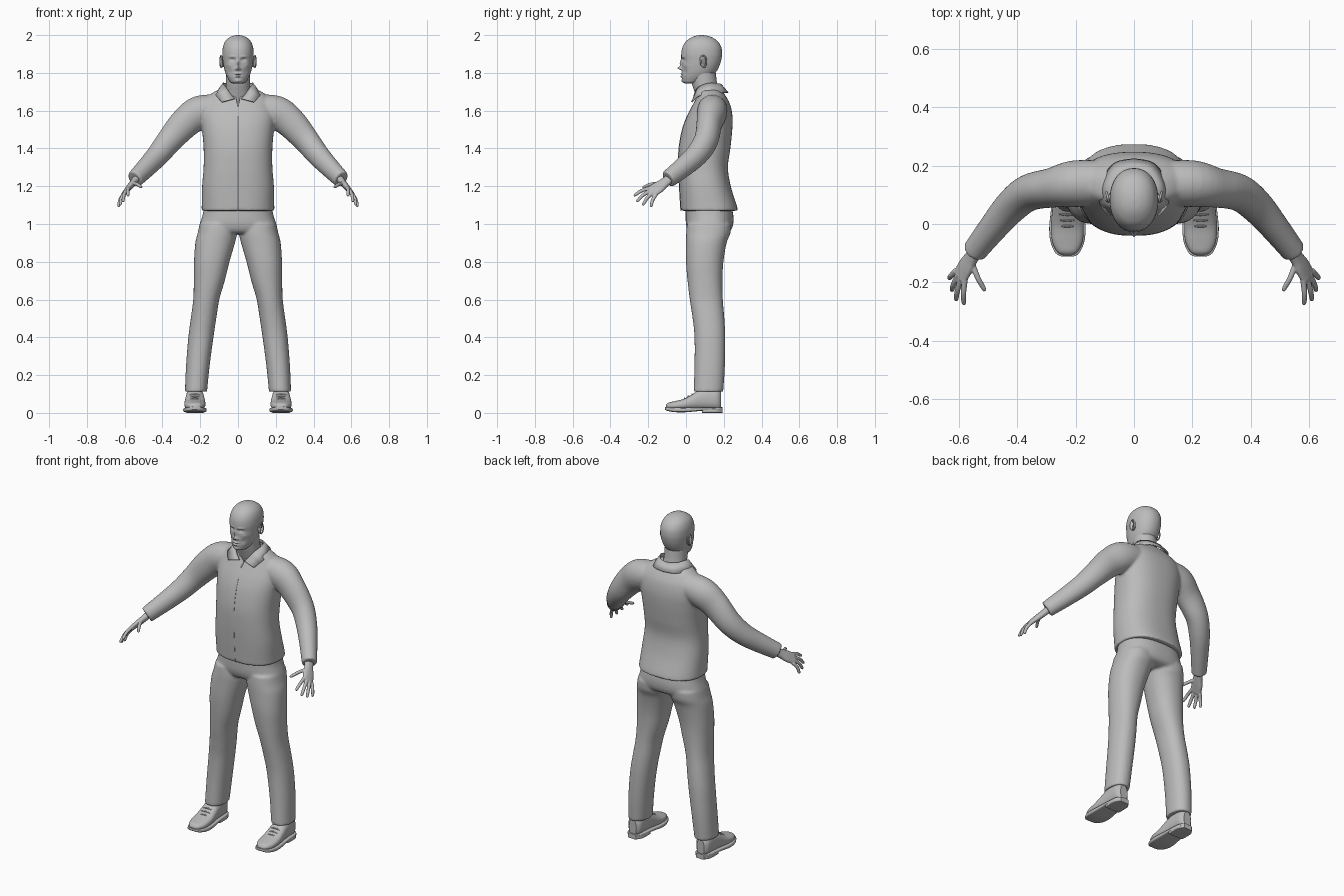
import bpy, bmesh, math
from mathutils import Vector

GREY = bpy.data.materials.new("plain grey")
GREY.diffuse_color = (0.5, 0.5, 0.5, 1)


def smooth_rows(rows, sub=5):
    """Catmull-Rom interpolation of rows of numbers."""
    out = []
    for i in range(len(rows) - 1):
        a, b, c, d = rows[max(i - 1, 0)], rows[i], rows[i + 1], rows[min(i + 2, len(rows) - 1)]
        for k in range(sub):
            t = k / sub
            out.append([0.5 * (2 * q + (r - p) * t + (2 * p - 5 * q + 4 * r - s) * t * t
                               + (3 * q - p - 3 * r + s) * t ** 3) for p, q, r, s in zip(a, b, c, d)])
    return out + [list(rows[-1])]


def loft(bm, rings, n=32, e=2.0):
    """Skin superellipse rings given as (centre, half axis, half axis)."""
    def pw(v):
        return math.copysign(abs(v) ** (2 / e), v)
    grid = [[bm.verts.new(c + u * pw(math.cos(2 * math.pi * k / n)) + v * pw(math.sin(2 * math.pi * k / n)))
             for k in range(n)] for c, u, v in rings]
    for a, b in zip(grid, grid[1:]):
        for k in range(n):
            bm.faces.new((a[k], a[(k + 1) % n], b[(k + 1) % n], b[k]))
    bm.faces.new(grid[0])
    bm.faces.new(grid[-1])


def upright(bm, rows, n=48, e=2.0, sub=5):
    """Loft along z: rows of (z, x left, x right, y front, y back)."""
    loft(bm, [(Vector(((a + b) / 2, (f + k) / 2, z)), Vector(((b - a) / 2, 0, 0)), Vector((0, (k - f) / 2, 0)))
              for z, a, b, f, k in smooth_rows(rows, sub)], n, e)


def lengthwise(bm, rows, x=0.228, n=32, e=2.0):
    """Loft along y: rows of (y, half width, bottom, top)."""
    loft(bm, [(Vector((x, y, (lo + hi) / 2)), Vector((w, 0, 0)), Vector((0, 0, (hi - lo) / 2)))
              for y, w, lo, hi in smooth_rows(rows, 4)], n, e)


def tube(bm, rows, s=1, n=24, ref=(0, 0, 1), sub=5):
    """Loft along a path: rows of (x, y, z, side radius, up radius)."""
    rows = smooth_rows(rows, sub)
    pts = [Vector((s * r[0], r[1], r[2])) for r in rows]
    rings = []
    for i, p in enumerate(pts):
        t = (pts[min(i + 1, len(pts) - 1)] - pts[max(i - 1, 0)]).normalized()
        u = t.cross(Vector(ref)).normalized()
        rings.append((p, u * rows[i][3], u.cross(t) * rows[i][4]))
    loft(bm, rings, n)


def make(name, bm, mirror=False, voxel=0, relax=4, angle=40):
    bmesh.ops.recalc_face_normals(bm, faces=bm.faces)
    me = bpy.data.meshes.new(name)
    bm.to_mesh(me)
    bm.free()
    ob = bpy.data.objects.new(name, me)
    bpy.context.collection.objects.link(ob)
    me.materials.append(GREY)
    bpy.context.view_layer.objects.active = ob
    ob.select_set(True)
    bpy.ops.object.shade_smooth_by_angle(angle=math.radians(angle))
    ob.select_set(False)
    if voxel:
        m = ob.modifiers.new("blend", 'REMESH')
        m.mode, m.voxel_size, m.use_smooth_shade = 'VOXEL', voxel, True
        m = ob.modifiers.new("relax", 'SMOOTH')
        m.iterations = relax
    if mirror:
        ob.modifiers.new("mirror", 'MIRROR').use_clip = False
    return ob


# Shirt: torso and sleeves blended together
TORSO = [(1.07, .193, -.028, .275), (1.1, .192, -.03, .268), (1.2, .19, -.036, .237), (1.3, .182, -.04, .222),
         (1.4, .182, -.038, .235), (1.5, .19, -.02, .245), (1.57, .195, .005, .246), (1.63, .185, .035, .235),
         (1.67, .165, .055, .215), (1.7, .125, .06, .195), (1.72, .075, .06, .18)]
SLEEVE = [(.08, .14, 1.615, .075, .07), (.2, .138, 1.592, .08, .088), (.28, .124, 1.535, .068, .082),
          (.36, .107, 1.445, .063, .07), (.42, .06, 1.37, .058, .062), (.48, -.01, 1.305, .05, .055),
          (.547, -.095, 1.237, .042, .047)]
bm = bmesh.new()
upright(bm, [(z, -w, w, f, b) for z, w, f, b in TORSO], 64, 2.4)
for s in (1, -1):
    tube(bm, SLEEVE, s, 32)
shirt = make("shirt", bm, voxel=.0075, relax=5)

# Open neckline cut
bm = bmesh.new()
tri = [bm.verts.new(p) for p in ((-.024, -.1, 1.73), (.024, -.1, 1.73), (0, -.1, 1.62))]
ext = bmesh.ops.extrude_face_region(bm, geom=[bm.faces.new(tri)])
bmesh.ops.translate(bm, vec=(0, .17, 0), verts=[v for v in ext["geom"] if isinstance(v, bmesh.types.BMVert)])
cutter = make("neckline_cutter", bm)
cutter.hide_render = True
cutter.display_type = 'WIRE'
cut = shirt.modifiers.new("neckline", 'BOOLEAN')
cut.operation, cut.object = 'DIFFERENCE', cutter

# Front seam
bm = bmesh.new()
tube(bm, [(0, f + .0005, z, .002, .002) for z, w, f, b in TORSO[:7]], n=8, ref=(0, 1, 0))
make("shirt_seam", bm)

# Fold-over collar: top edge and lower edge from back to front
top = [(0, .185, 1.738), (.05, .172, 1.742), (.078, .12, 1.745), (.062, .065, 1.722), (.04, .047, 1.69), (.018, .04, 1.662)]
low = [(0, .222, 1.695), (.07, .205, 1.695), (.114, .135, 1.69), (.116, .075, 1.68), (.103, .05, 1.665), (.085, .03, 1.645)]
bm = bmesh.new()
edge = [[bm.verts.new(p) for p in smooth_rows(r, 4)] for r in (top, low)]
for i in range(len(edge[0]) - 1):
    bm.faces.new((edge[0][i], edge[0][i + 1], edge[1][i + 1], edge[1][i]))
collar = make("collar", bm, mirror=True)
m = collar.modifiers.new("thickness", 'SOLIDIFY')
m.thickness, m.offset = .007, 0

# Trousers: pelvis and legs blended together
LEG = [(1.0, .005, .203, .005, .24), (.95, .005, .214, .001, .235), (.9, .016, .226, .0, .215),
       (.8, .045, .233, .0, .198), (.7, .07, .234, .008, .193), (.6, .099, .237, .02, .195), (.5, .115, .25, .035, .203),
       (.4, .13, .263, .045, .208), (.25, .15, .275, .045, .206), (.112, .164, .281, .04, .197)]
bm = bmesh.new()
upright(bm, [(1.12, -.175, .175, .0, .235), (1.05, -.187, .187, -.002, .25), (1.0, -.202, .202, .0, .25),
             (.965, -.205, .205, .012, .235), (.95, -.15, .15, .03, .2)], 64, 2.4)
for s in (1, -1):
    upright(bm, [(z, *sorted((s * a, s * b)), f, k) for z, a, b, f, k in LEG], 40, 2.2)
make("trousers", bm, voxel=.0075, relax=5)

# Hands: palm, four fingers and thumb
bm = bmesh.new()
wide = Vector((.03, .04, -.04)).normalized()
thick = wide.cross(Vector((.04, -.09, -.05))).normalized()
loft(bm, [(Vector(r[:3]), wide * r[3], thick * r[4]) for r in smooth_rows(
    [(.53, -.075, 1.25, .026, .021), (.556, -.115, 1.217, .028, .018), (.575, -.145, 1.195, .035, .016),
     (.596, -.182, 1.171, .035, .012)])], 24, 2.3)
for base, tip in (((.578, -.19, 1.19), (.583, -.277, 1.15)), ((.592, -.187, 1.176), (.61, -.263, 1.118)),
                  ((.603, -.177, 1.163), (.625, -.23, 1.1)), ((.61, -.162, 1.15), (.634, -.187, 1.091)),
                  ((.555, -.13, 1.215), (.51, -.23, 1.195))):
    a, b = Vector(base), Vector(tip)
    mid = (a + b) / 2 + Vector((.003, -.002, .006))
    tube(bm, [(*(a * 1.1 - b * .1), .0105, .0105), (*mid, .0095, .0095), (*(a * .1 + b * .9), .008, .008),
              (*b, .004, .004)], n=14)
make("hands", bm, mirror=True, voxel=.003, relax=3)

# Shoes: upper, sole, heel and laces
bm = bmesh.new()
lengthwise(bm, [(-.107, .016, .02, .04), (-.095, .035, .018, .053), (-.06, .052, .016, .062), (-.01, .056, .016, .075),
                (.035, .053, .016, .1), (.075, .049, .016, .125), (.12, .046, .016, .135), (.165, .042, .016, .128),
                (.186, .024, .016, .112)], e=2.5)
make("shoe_uppers", bm, mirror=True)
bm = bmesh.new()
lengthwise(bm, [(-.112, .018, .018, .033), (-.1, .04, .011, .031), (-.06, .058, .004, .029), (-.01, .062, .003, .028),
                (.05, .056, .008, .029), (.1, .052, .012, .03), (.165, .046, .012, .03), (.192, .026, .012, .03)], e=5)
make("shoe_soles", bm, mirror=True)
bm = bmesh.new()
lengthwise(bm, [(.085, .05, 0, .022), (.13, .051, 0, .022), (.165, .046, 0, .022), (.192, .026, 0, .022)], e=7)
make("shoe_heels", bm, mirror=True)
bm = bmesh.new()
for y, z in ((-.005, .077), (.015, .088), (.035, .1)):
    tube(bm, [(.2, y, z - .007, .004, .004), (.228, y - .003, z, .004, .004), (.256, y, z - .007, .004, .004)], n=8)
make("laces", bm, mirror=True)

# Neck
bm = bmesh.new()
upright(bm, [(z, -w, w, f, b) for z, w, f, b in ((1.64, .078, .065, .2), (1.7, .068, .045, .178),
                                                (1.74, .064, .032, .165), (1.8, .064, .02, .158))], 40)
make("neck", bm)

# Head: smooth skull with the face pushed in and out
bm = bmesh.new()
upright(bm, [(z, -w, w, f, b) for z, w, f, b in (
    (1.743, .018, .0, .03), (1.75, .038, -.014, .07), (1.765, .05, -.02, .11), (1.785, .061, -.022, .14),
    (1.81, .07, -.022, .163), (1.84, .077, -.022, .178), (1.87, .081, -.023, .187), (1.9, .083, -.025, .191),
    (1.935, .08, -.019, .187), (1.965, .069, -.002, .17), (1.985, .05, .024, .144), (1.996, .027, .05, .115),
    (2.0, .006, .076, .088))], 112, 2.15, 8)
FACE = [(0, 1.85, .008, .02, -.011), (0, 1.825, .009, .009, -.021), (.012, 1.82, .006, .006, -.008),
        (.029, 1.869, .013, .008, .012), (.03, 1.868, .008, .004, -.005), (.03, 1.886, .018, .005, -.004),
        (0, 1.795, .016, .004, -.008), (0, 1.781, .014, .005, -.008), (0, 1.788, .02, .0025, .003),
        (0, 1.757, .016, .009, -.006), (.05, 1.84, .013, .012, -.004), (.04, 1.805, .012, .014, .004)]
for v in bm.verts:
    if v.co.y < .06:
        x, z = abs(v.co.x), v.co.z
        v.co.y += sum(d * math.exp(-((x - a) / p) ** 2 - ((z - h) / q) ** 2) for a, h, p, q, d in FACE)
make("head", bm, angle=60)

# Ears: flattened shell with a raised rim
bm = bmesh.new()
tube(bm, [(.078, .088, 1.86, .016, .028), (.088, .092, 1.86, .018, .031), (.09, .093, 1.86, .012, .022)], n=20)
rim = [(.09 + .004 * math.cos(a), .091 + .017 * math.cos(a), 1.86 + .013 * math.sin(a) * 2.4, .004, .004)
       for a in [math.radians(-90 + 18 * k) for k in range(15)]]
tube(bm, rim, n=10, ref=(1, 0, 0), sub=2)
make("ears", bm, mirror=True)
